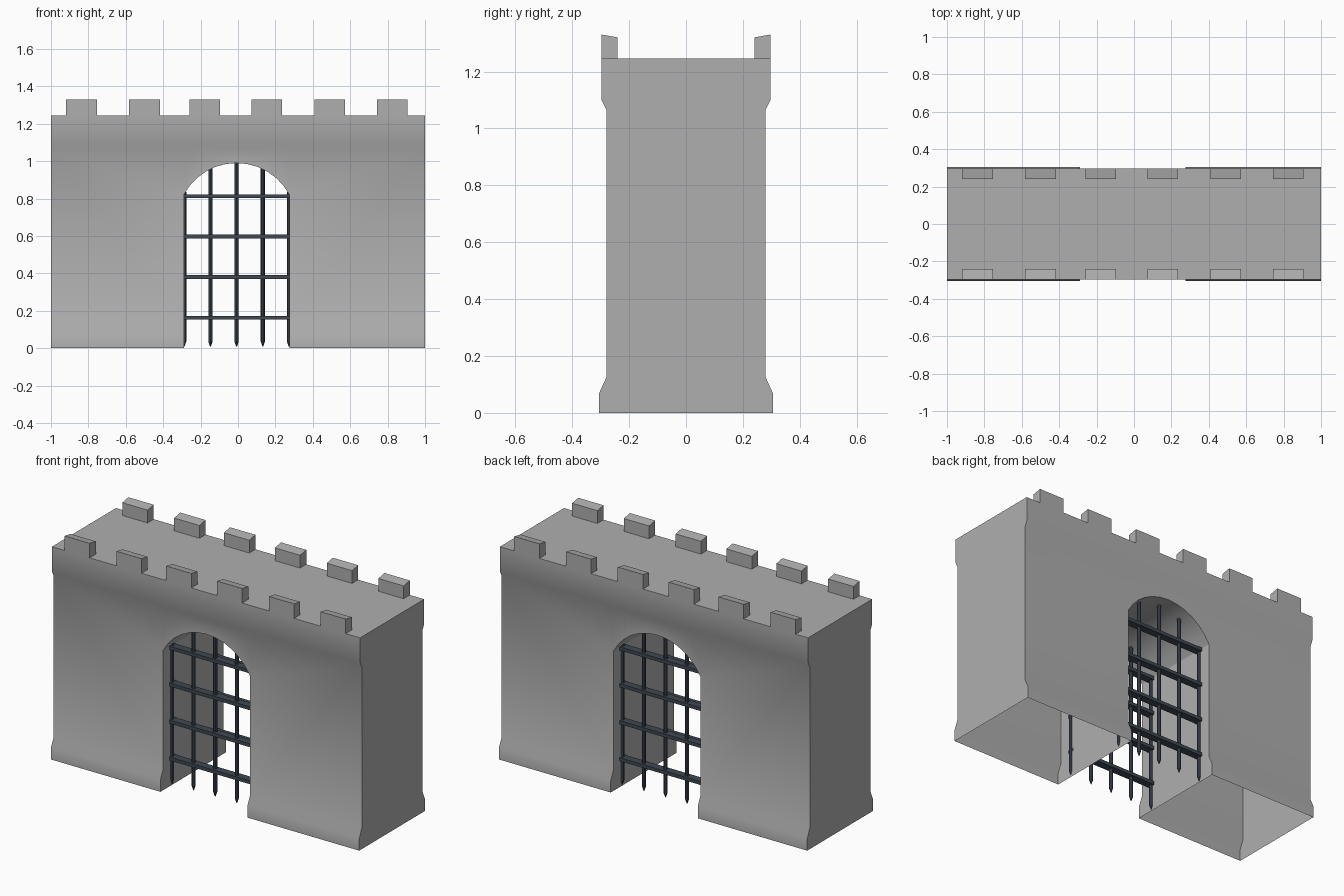
import bpy, bmesh, math
from mathutils import Matrix, Vector

if "Cube" in bpy.data.objects:
    bpy.data.objects.remove(bpy.data.objects["Cube"])


def material(name, colour, rough):
    m = bpy.data.materials.new(name)
    m.use_nodes = True
    m.diffuse_color = (*colour, 1)
    bsdf = m.node_tree.nodes["Principled BSDF"]
    bsdf.inputs["Base Color"].default_value = (*colour, 1)
    bsdf.inputs["Roughness"].default_value = rough
    return m


stone = material("grey stone", (0.43, 0.43, 0.43), 0.9)
iron = material("dark iron", (0.05, 0.065, 0.085), 0.6)


def finish(bm, name, mat, smooth=True):
    bmesh.ops.remove_doubles(bm, verts=bm.verts, dist=0.0001)
    bmesh.ops.recalc_face_normals(bm, faces=bm.faces)
    mesh = bpy.data.meshes.new(name)
    bm.to_mesh(mesh)
    bm.free()
    mesh.materials.append(mat)
    ob = bpy.data.objects.new(name, mesh)
    bpy.context.collection.objects.link(ob)
    if smooth:
        bpy.ops.object.select_all(action='DESELECT')
        ob.select_set(True)
        bpy.context.view_layer.objects.active = ob
        bpy.ops.object.shade_smooth_by_angle(angle=math.radians(31))
    return ob


# Shared dimensions: wall profile as (half depth, height), and the arch
PROFILE = [(0.305, 0), (0.305, 0.07), (0.28, 0.125), (0.28, 1.065), (0.297, 1.1), (0.297, 1.245)]
LEFT, RIGHT, SPRING, CROWN = -0.29, 0.275, 0.82, 0.99
MID, HALF = (LEFT + RIGHT) / 2, (RIGHT - LEFT) / 2
RISE = CROWN - SPRING
RADIUS = (HALF ** 2 + RISE ** 2) / (2 * RISE)
SPREAD = math.asin(HALF / RADIUS)
STEPS = 12
DEPTH = PROFILE[2][0]


def arch_height(x):
    return CROWN - RADIUS + math.sqrt(max(RADIUS ** 2 - (x - MID) ** 2, 0))


angles = [SPREAD * (2 * i / STEPS - 1) for i in range(STEPS + 1)]
arch = [(MID + RADIUS * math.sin(a), CROWN - RADIUS + RADIUS * math.cos(a)) for a in angles]

# Gate wall: a shell with an open underside
bm = bmesh.new()


def face(points):
    bm.faces.new([bm.verts.new(p) for p in points])


for s in (-1, 1):
    for outer, inner in ((-1, LEFT), (1, RIGHT)):
        for (d0, z0), (d1, z1) in zip(PROFILE, PROFILE[1:]):
            loop = [(outer, s * d0, z0), (inner, s * d0, z0)]
            if z0 < SPRING < z1:
                loop.append((inner, s * DEPTH, SPRING))
            face(loop + [(inner, s * d1, z1), (outer, s * d1, z1)])
    # strips above the arch
    for (xa, za), (xb, zb) in zip(arch, arch[1:]):
        column = [((DEPTH, za), (DEPTH, zb))] + [(p, p) for p in PROFILE[3:]]
        for (a0, b0), (a1, b1) in zip(column, column[1:]):
            face([(xa, s * a0[0], a0[1]), (xb, s * b0[0], b0[1]),
                  (xb, s * b1[0], b1[1]), (xa, s * a1[0], a1[1])])

# end faces, passage sides, passage vault and deck
jamb = PROFILE[:3] + [(DEPTH, SPRING)]
for x, outline in ((-1, PROFILE), (1, PROFILE), (LEFT, jamb), (RIGHT, jamb)):
    face([(x, -d, z) for d, z in outline] + [(x, d, z) for d, z in reversed(outline)])
for (xa, za), (xb, zb) in zip(arch, arch[1:]):
    face([(xa, -DEPTH, za), (xb, -DEPTH, zb), (xb, DEPTH, zb), (xa, DEPTH, za)])
deck_d, deck_z = PROFILE[-1]
deck_x = [-1] + [x for x, z in arch] + [1]
for xa, xb in zip(deck_x, deck_x[1:]):
    face([(xa, -deck_d, deck_z), (xb, -deck_d, deck_z), (xb, deck_d, deck_z), (xa, deck_d, deck_z)])
finish(bm, "gate_wall", stone)

# Battlements: blocks with a slightly sloping top along both edges
for s, side in ((-1, "front"), (1, "back")):
    bm = bmesh.new()
    for x in (-0.837, -0.5, -0.177, 0.153, 0.49, 0.825):
        section = [(0.24, deck_z), (deck_d, deck_z), (deck_d, 1.33), (0.24, 1.32)]
        f = bm.faces.new([bm.verts.new((x - 0.082, s * y, z)) for y, z in section])
        new = bmesh.ops.extrude_face_region(bm, geom=[f])["geom"]
        bmesh.ops.translate(bm, vec=(0.164, 0, 0),
                            verts=[v for v in new if isinstance(v, bmesh.types.BMVert)])
    finish(bm, side + "_battlements", stone, smooth=False)


# Portcullises: pointed upright bars with cross bars, one near each face
def rod(bm, x, y, z0, z1, r0, r1):
    bmesh.ops.create_cone(bm, cap_ends=True, segments=8, radius1=r0, radius2=r1, depth=z1 - z0,
                          matrix=Matrix.Translation((x, y, (z0 + z1) / 2)))


for y, side in ((-0.2, "front"), (0.2, "back")):
    bm = bmesh.new()
    for i in range(5):
        x = MID + (i - 2) * 0.14
        rod(bm, x, y, 0.035, arch_height(x) + 0.01, 0.011, 0.011)
        rod(bm, x, y, 0.008, 0.035, 0.002, 0.011)
    finish(bm, side + "_portcullis_uprights", iron)
    bm = bmesh.new()
    for z in (0.163, 0.38, 0.597, 0.813):
        bmesh.ops.create_cube(bm, size=1, matrix=Matrix.Translation((MID, y, z))
                              @ Matrix.Diagonal(Vector((HALF * 2, 0.045, 0.02, 1))))
    finish(bm, side + "_portcullis_crossbars", iron, smooth=False)
